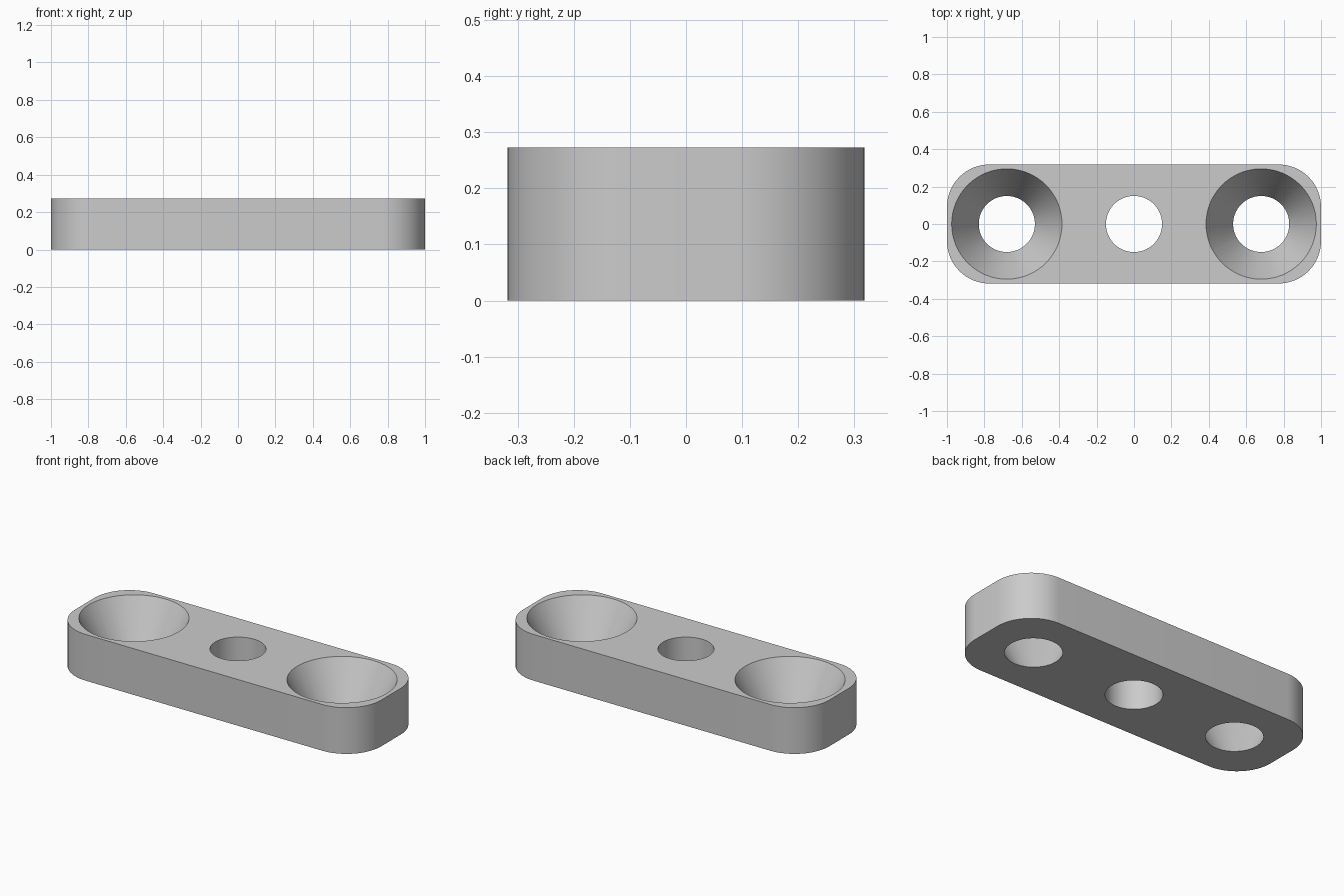
import bpy
import bmesh
from math import radians

LENGTH, WIDTH, HEIGHT = 2.0, 0.636, 0.273
CORNER = 0.227
HOLE_R, SINK_R, SINK_X = 0.15, 0.295, 0.68

cube = bpy.data.objects.get("Cube")
if cube:
    bpy.data.objects.remove(cube, do_unlink=True)

# Plain grey finish
grey = bpy.data.materials.new("plain grey")
grey.use_nodes = True
colour = (0.6, 0.6, 0.6, 1)
grey.diffuse_color = colour
grey.node_tree.nodes["Principled BSDF"].inputs["Base Color"].default_value = colour


def add_object(name, bm):
    mesh = bpy.data.meshes.new(name)
    bm.to_mesh(mesh)
    bm.free()
    mesh.materials.append(grey)
    obj = bpy.data.objects.new(name, mesh)
    bpy.context.collection.objects.link(obj)
    return obj


# Plate: a block with rounded upright edges
bm = bmesh.new()
bmesh.ops.create_cube(bm, size=1)
bmesh.ops.scale(bm, vec=(LENGTH, WIDTH, HEIGHT), verts=bm.verts)
bmesh.ops.translate(bm, vec=(0, 0, HEIGHT / 2), verts=bm.verts)
upright = [e for e in bm.edges if abs(e.verts[0].co.z - e.verts[1].co.z) > HEIGHT / 2]
bmesh.ops.bevel(bm, geom=upright, offset=CORNER, segments=16, profile=0.5, affect='EDGES')
plate = add_object("mounting_plate", bm)
bpy.context.view_layer.objects.active = plate
plate.select_set(True)


def cut_hole(x, bottom_r, top_r):
    """Cut a straight or tapered hole right through the plate."""
    over = 0.05
    flare = (top_r - bottom_r) / HEIGHT * over
    bm = bmesh.new()
    bmesh.ops.create_cone(bm, cap_ends=True, segments=64, radius1=bottom_r - flare,
                          radius2=top_r + flare, depth=HEIGHT + 2 * over)
    bmesh.ops.translate(bm, vec=(x, 0, HEIGHT / 2), verts=bm.verts)
    cutter = add_object("hole_cutter", bm)
    cutter.hide_render = True
    mod = plate.modifiers.new("hole", 'BOOLEAN')
    mod.operation = 'DIFFERENCE'
    mod.solver = 'EXACT'
    mod.object = cutter
    bpy.ops.object.modifier_apply(modifier=mod.name)
    bpy.data.objects.remove(cutter, do_unlink=True)


# Straight centre hole and two countersunk end holes
cut_hole(0, HOLE_R, HOLE_R)
for side in (-1, 1):
    cut_hole(side * SINK_X, HOLE_R, SINK_R)

bpy.ops.object.shade_smooth_by_angle(angle=radians(30))
